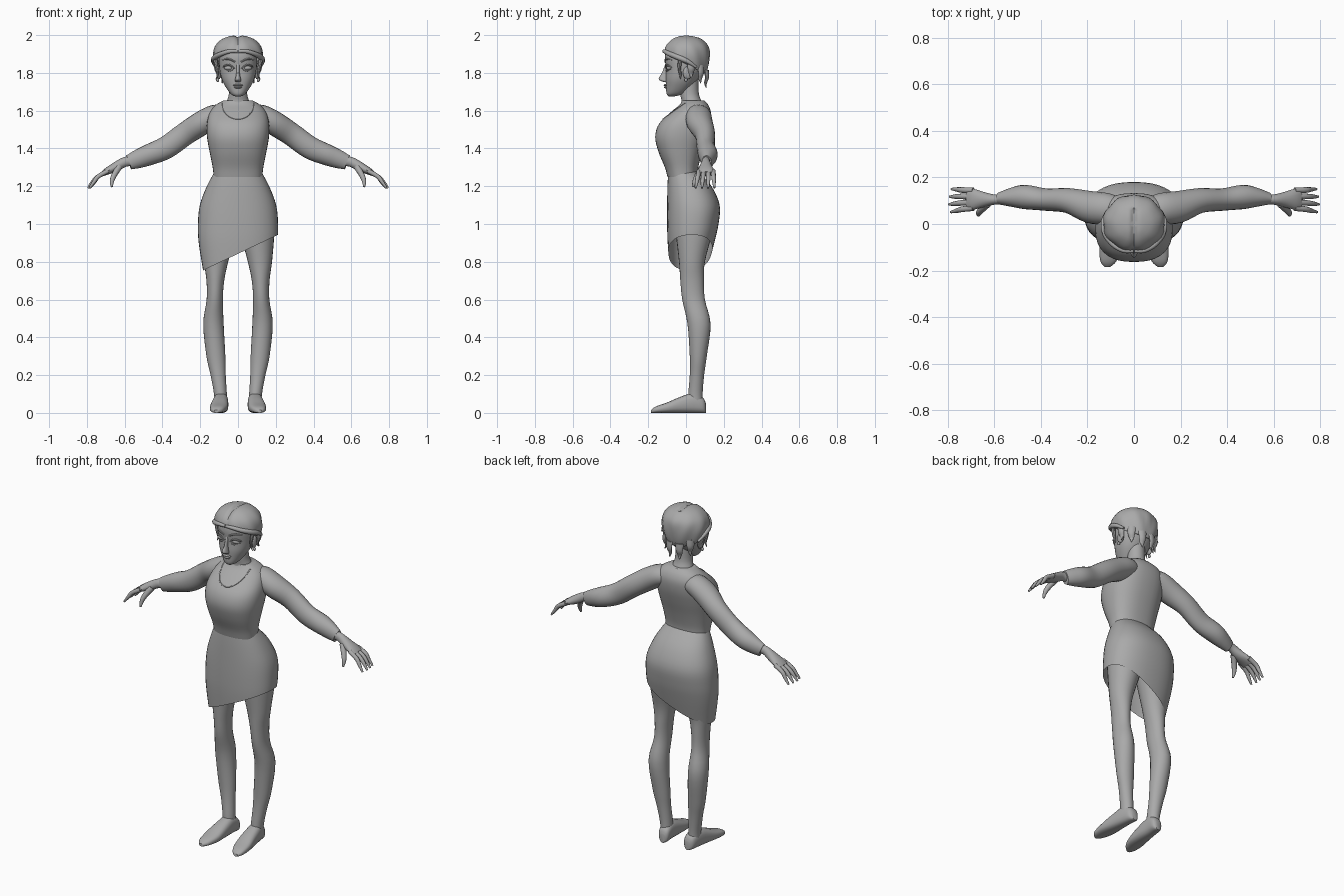
import bpy, bmesh, math
from mathutils import Vector

cube = bpy.data.objects.get("Cube")
if cube:
    bpy.data.objects.remove(cube, do_unlink=True)

grey = bpy.data.materials.new("plain grey")
grey.use_nodes = True
grey.diffuse_color = (0.4, 0.4, 0.4, 1)
grey.node_tree.nodes["Principled BSDF"].inputs["Base Color"].default_value = grey.diffuse_color
parts = []


def smooth_path(rows, steps):
    """Catmull-Rom interpolation through rows of equal length."""
    rows = [Vector(r) for r in rows]
    out = []
    for i in range(len(rows) - 1):
        a, b = rows[max(i - 1, 0)], rows[i]
        c, d = rows[i + 1], rows[min(i + 2, len(rows) - 1)]
        for k in range(steps):
            t = k / steps
            out.append(b + (c - a) * (t / 2) + (a * 2 - b * 5 + c * 4 - d) * (t * t / 2)
                       + (b * 3 - a - c * 3 + d) * (t ** 3 / 2))
    return out + [rows[-1]]


def finish(name, bm, mirror=False):
    bmesh.ops.recalc_face_normals(bm, faces=bm.faces)
    mesh = bpy.data.meshes.new(name)
    bm.to_mesh(mesh)
    bm.free()
    mesh.materials.append(grey)
    obj = bpy.data.objects.new(name, mesh)
    bpy.context.collection.objects.link(obj)
    if mirror:
        obj.modifiers.new("Mirror", "MIRROR").use_mirror_merge = False
    parts.append(obj)
    return obj


def skin(sections, sides=24, power=2.0):
    """Capped skin over sections given as centre and two half axes."""
    bm = bmesh.new()
    rings = []
    for centre, u, v in sections:
        ring = []
        for k in range(sides):
            a = math.tau * k / sides
            c, s = math.cos(a), math.sin(a)
            c = math.copysign(abs(c) ** (2 / power), c)
            s = math.copysign(abs(s) ** (2 / power), s)
            ring.append(bm.verts.new(centre + u * c + v * s))
        rings.append(ring)
    for low, high in zip(rings, rings[1:]):
        for k in range(sides):
            n = (k + 1) % sides
            bm.faces.new((low[k], low[n], high[n], high[k]))
    bm.faces.new(rings[0])
    bm.faces.new(rings[-1])
    return bm


def stack(rows, sides=28, power=2.0, steps=4):
    """Level rings from rows of height, front, back, half width, x centre."""
    rows = [tuple(r) + (0,) * (5 - len(r)) for r in rows]
    sections = []
    for z, front, back, half, x in smooth_path(rows, steps):
        sections.append((Vector((x, (front + back) / 2, z)), Vector((half, 0, 0)),
                         Vector((0, (back - front) / 2, 0))))
    return skin(sections, sides, power)


def tube(rows, sides=12, steps=4, axis=(0, 1, 0)):
    """Limb along a path; rows hold the point, the width along axis and the depth."""
    path = smooth_path([tuple(r) + (r[-1],) * (5 - len(r)) for r in rows], steps)
    pts = [Vector(r[:3]) for r in path]
    sections = []
    for i, p in enumerate(pts):
        t = (pts[min(i + 1, len(pts) - 1)] - pts[max(i - 1, 0)]).normalized()
        u = Vector(axis)
        u = (u - t * u.dot(t)).normalized()
        sections.append((p, u * path[i][3], t.cross(u) * path[i][4]))
    return skin(sections, sides)


def ball(name, centre, size, mirror=False):
    bm = bmesh.new()
    bmesh.ops.create_uvsphere(bm, u_segments=20, v_segments=12, radius=1)
    for v in bm.verts:
        v.co = Vector(centre) + Vector(a * b for a, b in zip(v.co, size))
    return finish(name, bm, mirror)


# Fitted top and neck
top = finish("fitted_top", stack([
    (1.25, -.098, .062, .129), (1.3, -.112, .065, .134), (1.38, -.145, .085, .15),
    (1.46, -.163, .11, .164), (1.53, -.143, .128, .165), (1.59, -.083, .132, .15),
    (1.63, -.035, .118, .118), (1.655, -.018, .095, .075)], 36, 2.4))
finish("neck", stack([(1.58, -.06, .09, .07), (1.64, -.025, .085, .062),
                      (1.69, -.03, .068, .048), (1.78, -.03, .065, .048)]))

# Neckline seam laid on the chest
bpy.context.view_layer.update()
seam = []
for k in range(13):
    a = math.pi * k / 12
    hit, place, _, _ = top.ray_cast(Vector((.085 * math.cos(a), -1, 1.64 - .085 * math.sin(a))),
                                    Vector((0, 1, 0)))
    if hit:
        seam.append(tuple(place) + (.003,))
finish("neckline_seam", tube(seam, 6, 2))

# Skirt with a slanted hem
bm = stack([(1.28, -.094, .062, .122), (1.2, -.098, .135, .165), (1.1, -.1, .178, .202),
            (1, -.1, .172, .212), (.9, -.097, .15, .208), (.75, -.086, .112, .184),
            (.66, -.08, .1, .17)], 40, 2.3)
bmesh.ops.bisect_plane(bm, geom=bm.verts[:] + bm.edges[:] + bm.faces[:], clear_inner=True,
                       plane_co=(-.18, 0, .757), plane_no=(-.185, 0, .39))
finish("slanted_skirt", bm)

# Legs
finish("legs", stack([
    (1.02, -.06, .14, .094, .098), (.94, -.053, .135, .088, .104), (.8, -.037, .1, .064, .116),
    (.7, -.03, .095, .047, .12), (.6, -.02, .1, .043, .123), (.47, .008, .13, .054, .13),
    (.3, .02, .11, .05, .117), (.2, .02, .096, .04, .105), (.1, .012, .088, .034, .093),
    (.03, .01, .09, .033, .09)], 24), True)

# Feet, skinned from heel to toe
sections = []
for y, x, half, tall in smooth_path([
        (.105, .082, .016, .05), (.09, .084, .032, .08), (.04, .09, .038, .105),
        (-.03, .095, .044, .085), (-.1, .102, .047, .055), (-.16, .11, .034, .034),
        (-.184, .114, .012, .016)], 4):
    sections.append((Vector((x, y, tall / 2)), Vector((half, 0, 0)), Vector((0, 0, tall / 2))))
finish("feet", skin(sections, 20, 2.6), True)

# Sleeves, forearms and palms
finish("sleeves", tube([
    (.07, .055, 1.575, .06, .05), (.12, .065, 1.572, .068, .06), (.19, .073, 1.535, .069, .064),
    (.28, .1, 1.477, .054, .061), (.38, .105, 1.405, .048, .06), (.47, .116, 1.367, .052, .056),
    (.53, .114, 1.344, .04, .049), (.578, .109, 1.326, .026, .039)], 20), True)
finish("palms", tube([
    (.56, .107, 1.333, .022, .026), (.6, .105, 1.328, .022, .026), (.65, .105, 1.301, .034, .025),
    (.69, .106, 1.281, .045, .019), (.715, .107, 1.266, .045, .013)], 16), True)

# Fingers and thumbs
for k, name in enumerate(("index", "middle", "ring", "little")):
    root = .069 + k * .025
    tip = .051 + k * .033
    reach = .008 * abs(k - 1.3)
    finish(name + "_fingers", tube([
        (.69, root, 1.28, .013), (.74, (root * 2 + tip) / 3, 1.252, .012),
        (.772 - reach, (root + tip * 2) / 3, 1.224, .01), (.797 - reach, tip, 1.19, .005)],
        10, 3), True)
finish("thumbs", tube([(.63, .088, 1.302, .018), (.655, .062, 1.26, .015),
                       (.667, .047, 1.228, .012), (.668, .036, 1.196, .005)], 10), True)

# Head with nose, lips, eyes, brows and ears
finish("head", stack([
    (1.676, -.092, -.06, .016), (1.69, -.103, -.01, .04), (1.73, -.106, .035, .068),
    (1.77, -.108, .065, .087), (1.82, -.106, .09, .098), (1.88, -.112, .1, .102),
    (1.93, -.1, .1, .098), (1.97, -.06, .065, .06)], 32, 2.2))
finish("nose", stack([(1.752, -.118, -.09, .014), (1.76, -.139, -.09, .017),
                      (1.772, -.144, -.09, .014), (1.8, -.128, -.09, .009),
                      (1.835, -.114, -.09, .009), (1.86, -.106, -.09, .01)], 16))
ball("upper_lip", (0, -.106, 1.735), (.027, .012, .006))
ball("lower_lip", (0, -.104, 1.724), (.021, .013, .007))
ball("eyes", (.047, -.086, 1.826), (.026, .018, .014), True)
finish("upper_eyelids", tube([(.018, -.104, 1.822, .003), (.045, -.106, 1.842, .005),
                              (.068, -.093, 1.838, .005), (.08, -.076, 1.83, .002)], 8), True)
finish("lower_eyelids", tube([(.02, -.102, 1.82, .002), (.045, -.103, 1.81, .003),
                              (.075, -.08, 1.822, .002)], 8), True)
finish("eyebrows", tube([(.016, -.11, 1.858, .004), (.05, -.106, 1.874, .005),
                         (.083, -.075, 1.868, .002)], 8), True)
ball("ears", (.101, .008, 1.8), (.012, .024, .034), True)
ball("earrings", (.108, .0, 1.762), (.008, .008, .01), True)

# Swept hair: wavy shell, parted in the middle, trimmed along the hairline
bm = stack([
    (1.75, -.08, .06, .065), (1.785, -.1, .1, .1), (1.83, -.115, .119, .122),
    (1.89, -.12, .126, .133), (1.94, -.11, .118, .122), (1.975, -.08, .088, .09),
    (1.993, -.045, .05, .048), (1.999, -.01, .01, .01)], 48)
for v in bm.verts:
    angle = math.atan2(v.co.x, -v.co.y)
    wave = 1 + .022 * math.sin(9 * abs(angle) + 25 * v.co.z) * min(1, (2 - v.co.z) * 10)
    v.co.x *= wave
    v.co.y *= wave
    if v.co.z > 1.9 and v.co.y < .06:
        v.co.z -= .012 * math.exp(-(v.co.x / .012) ** 2)
bmesh.ops.bisect_plane(bm, geom=bm.verts[:] + bm.edges[:] + bm.faces[:], clear_inner=True,
                       plane_co=(0, 0, 1.847), plane_no=(0, .52, 1))
hair = finish("swept_hair", bm)
hair.modifiers.new("Thickness", "SOLIDIFY").thickness = .014

# Rolled hair edge and loose locks
finish("hair_front_rolls", tube([
    (.002, -.116, 1.914, .008), (.045, -.113, 1.914, .011), (.09, -.086, 1.9, .013),
    (.122, -.04, 1.882, .015), (.13, .01, 1.86, .012), (.118, .055, 1.83, .006)], 10), True)
finish("side_locks", tube([(.122, -.03, 1.88, .012), (.113, -.035, 1.83, .009),
                           (.108, -.03, 1.79, .006), (.118, -.03, 1.765, .001)], 8), True)
for k, name in enumerate(("ear", "rear_side", "nape")):
    a = .25 + k * .52
    x, y = .115 * math.cos(a), .112 * math.sin(a)
    drop = 1.835 - k * .025
    finish(name + "_locks", tube([
        (x, y, drop + .03, .024, .012), (x * 1.04, y * 1.03, drop - .01, .02, .01),
        (x * .96, y * .96, drop - .04, .012, .007), (x * 1.02, y, drop - .065, .002)],
        8, axis=(-math.sin(a), math.cos(a), 0)), True)

# Smooth shading with crisp hems
bpy.ops.object.select_all(action="DESELECT")
for obj in parts:
    obj.select_set(True)
bpy.context.view_layer.objects.active = top
bpy.ops.object.shade_smooth_by_angle(angle=math.radians(40))
